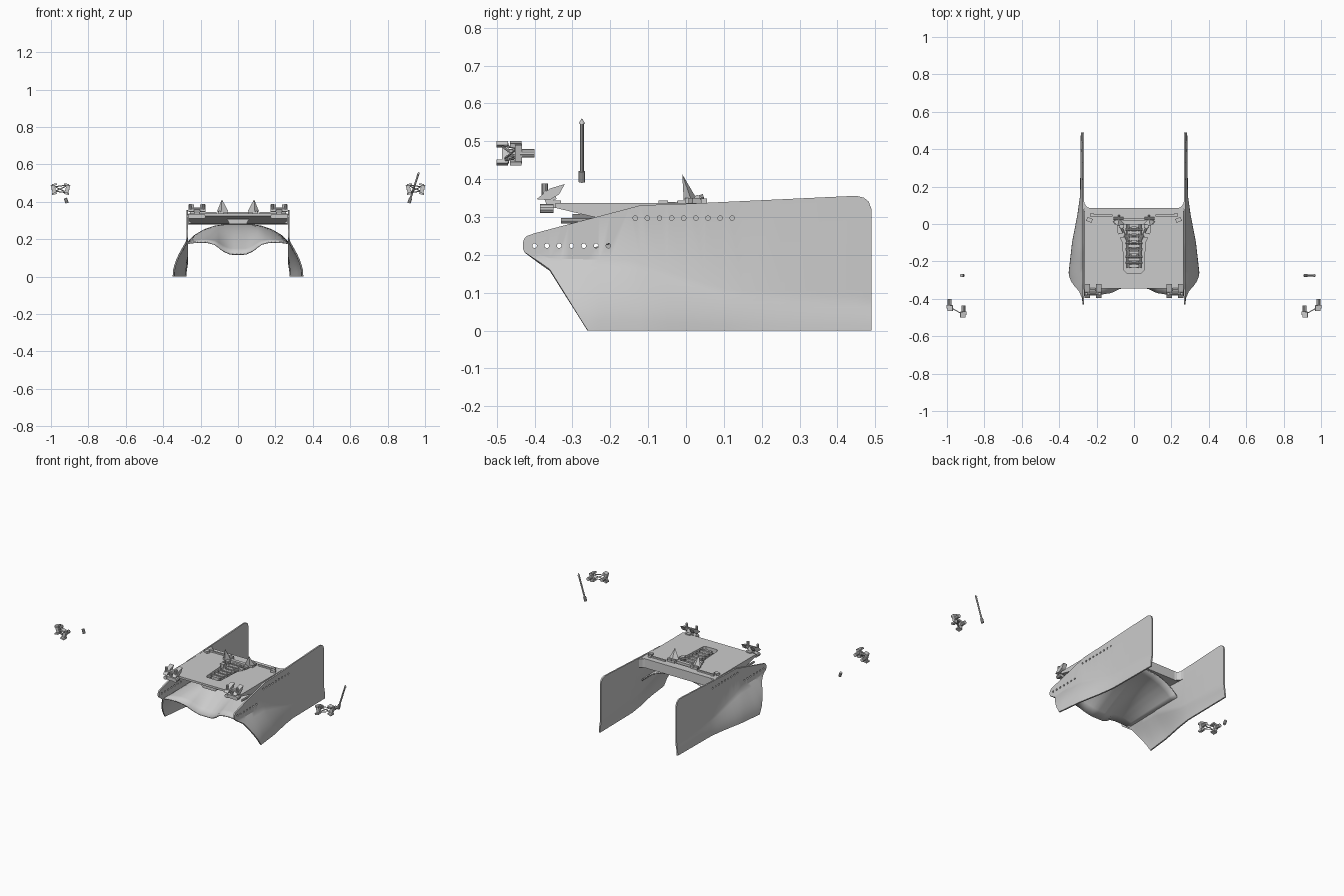
import bpy, bmesh, math
from mathutils import Vector, Matrix

if "Cube" in bpy.data.objects:
    bpy.data.objects.remove(bpy.data.objects["Cube"])


def interp(pts, v):
    for (a, fa), (b, fb) in zip(pts, pts[1:]):
        if v <= b:
            return fa + (fb - fa) * max(0, (v - a) / (b - a))
    return pts[-1][1]


def obj(name, bm):
    bmesh.ops.recalc_face_normals(bm, faces=bm.faces)
    me = bpy.data.meshes.new(name)
    bm.to_mesh(me)
    bm.free()
    o = bpy.data.objects.new(name, me)
    bpy.context.collection.objects.link(o)
    return o


def mirror(o):
    m = o.modifiers.new("mirror", "MIRROR")
    m.use_axis[0] = True
    return o


def smooth(o, deg=30):
    bpy.ops.object.select_all(action="DESELECT")
    bpy.context.view_layer.objects.active = o
    o.select_set(True)
    bpy.ops.object.shade_smooth_by_angle(angle=math.radians(deg))


def box(bm, c, s, rot=None):
    m = Matrix.Translation(c) @ (rot or Matrix()) @ Matrix.Diagonal((*s, 1))
    bmesh.ops.create_cube(bm, size=1, matrix=m)


def rod(bm, a, b, r, r2=None, n=10):
    a, b = Vector(a), Vector(b)
    d = b - a
    m = Matrix.Translation((a + b) / 2) @ d.to_track_quat("Z", "Y").to_matrix().to_4x4()
    bmesh.ops.create_cone(bm, cap_ends=True, segments=n, radius1=r,
                          radius2=r if r2 is None else r2, depth=d.length, matrix=m)


def grid(bm, rows):
    vs = [[bm.verts.new(p) for p in r] for r in rows]
    for r, q in zip(vs, vs[1:]):
        for i in range(len(r) - 1):
            bm.faces.new((r[i], r[i + 1], q[i + 1], q[i]))


def prism(bm, pts, vec):
    f = bm.faces.new([bm.verts.new(p) for p in pts])
    e = bmesh.ops.extrude_face_region(bm, geom=[f])["geom"]
    bmesh.ops.translate(bm, vec=vec, verts=[g for g in e if isinstance(g, bmesh.types.BMVert)])
    bmesh.ops.recalc_face_normals(bm, faces=bm.faces)


def cut(o, cutter):
    cutter.hide_render = True
    cutter.hide_viewport = False
    cutter.display_type = "WIRE"
    b = o.modifiers.new("cut", "BOOLEAN")
    b.operation, b.solver, b.object = "DIFFERENCE", "EXACT", cutter
    bpy.context.view_layer.update()
    me = bpy.data.meshes.new_from_object(o.evaluated_get(bpy.context.evaluated_depsgraph_get()))
    o.modifiers.clear()
    o.data = me
    bpy.data.objects.remove(cutter)


# Side plates: flat above, flaring outward below the bend line
TOP = [(-.43, .235), (-.427, .243), (-.42, .25), (-.40, .257), (-.12, .331), (.0, .335),
       (.45, .356), (.47, .351), (.483, .34), (.49, .32)]
BOT = [(-.43, .215), (-.427, .207), (-.36, .16), (-.26, 0), (.49, 0)]
BEND = [(-.43, .19), (-.15, .185), (0, .14), (.1, .11), (.49, .07)]
FLARE = [(-.43, .075), (-.26, .073), (-.1, .055), (.05, .026), (.15, .012), (.49, .008)]
ys = sorted({p[0] for p in TOP + BOT} | {-.39, -.33, -.31, -.285, -.23, -.2, -.15, -.1, -.05,
                                         .05, .1, .15, .25, .35})
rows = []
for y in ys:
    lo, hi, zb, row = interp(BOT, y), interp(TOP, y), interp(BEND, y), []
    mid = min(max(zb, lo + .3 * (hi - lo)), hi)
    zs = [lo + (mid - lo) * i / 7 for i in range(7)] + [mid, hi]
    for z in zs:
        t = min(1, max(0, (zb - z) / zb))
        row.append((.272 + interp(FLARE, y) * math.sin(t * math.pi / 2), y, z))
    rows.append(row)
bm = bmesh.new()
grid(bm, rows)
plate = obj("side_plates", bm)
sol = plate.modifiers.new("thickness", "SOLIDIFY")
sol.thickness, sol.offset = .009, 0
bm = bmesh.new()
for y, z in [(-.134 + .032 * i, .297) for i in range(9)] + [(-.4 + .0325 * i, .224) for i in range(7)]:
    rod(bm, (.24, y, z), (.31, y, z), .006, n=14)
cut(plate, obj("hole_cutter", bm))
smooth(plate)
mirror(plate)

# Arched hood between the plates, with a sloping front lip
FRONT = [(0, .12), (.04, .12), (.08, .138), (.12, .172), (.17, .185), (.22, .185), (.272, .178)]
BACK = [(0, .278), (.06, .277), (.12, .27), (.18, .25), (.23, .22), (.272, .18)]
xs = [-.272 + .544 * i / 26 for i in range(27)]
rows = []
for k in range(10):
    s = k / 9
    e = math.sin(s * math.pi / 2)
    row = []
    for x in xs:
        zf, zr = interp(FRONT, abs(x)), interp(BACK, abs(x))
        yf = -.36 + (.16 - zf) * .625
        row.append((x, yf + (.07 - yf) * s, zf + (zr - zf) * e))
    rows.append(row)
bm = bmesh.new()
grid(bm, rows)
hood = obj("arched_hood", bm)
sol = hood.modifiers.new("thickness", "SOLIDIFY")
sol.thickness, sol.offset = .008, 0
smooth(hood, 40)

# Deck with a tapered underside and a keyhole recess
bm = bmesh.new()
prism(bm, [(-.264, y, z) for y, z in [(-.345, .337), (.085, .337), (.085, .278), (-.18, .285),
                                      (-.345, .324)]], (.528, 0, 0))
deck = obj("deck", bm)
half = [(.04, -.262), (.052, -.25), (.06, -.1), (.088, -.04), (.09, .02), (.08, .03)]
bm = bmesh.new()
prism(bm, [(x, y, .305) for x, y in half] + [(-x, y, .305) for x, y in half[::-1]], (0, 0, .1))
cut(deck, obj("recess_cutter", bm))
bm = bmesh.new()
prism(bm, [(x, y, .28) for x, y in [(.272, .15), (.272, .08), (.22, .08), (.25, .09), (.264, .107)]],
      (0, 0, .055))
mirror(obj("deck_fillets", bm))
bm = bmesh.new()
prism(bm, [(x, -.3, z) for x, z in [(-.06, .308), (.06, .308), (.045, .282), (-.045, .282)]], (0, .12, 0))
obj("deck_chin", bm)

# Folded mechanism in the recess
bm = bmesh.new()
for x in (.018, .034):
    rod(bm, (x, -.235, .318), (x, .0, .326), .006)
for i in range(7):
    y = -.225 + i * .036
    box(bm, (.013, y, .325), (.026 + .012 * (i % 2), .016, .022))
    rod(bm, (.0, y + .016, .33), (.045, y + .016, .33), .006)
for y in (-.06, -.01):
    box(bm, (.066, y, .328), (.026, .024, .03))
rod(bm, (.03, -.1, .33), (.072, -.01, .335), .006)
box(bm, (.04, .008, .336), (.08, .022, .02))
mirror(obj("recess_mechanism", bm))

# Upright fins and their mounts
bm = bmesh.new()
base = [bm.verts.new(p) for p in [(.052, .0, .35), (.09, -.006, .345), (.112, .012, .35), (.08, .03, .345)]]
tip = bm.verts.new((.086, -.01, .413))
bm.faces.new(base)
for i in range(4):
    bm.faces.new((base[i], base[(i + 1) % 4], tip))
box(bm, (.08, .018, .343), (.05, .04, .014))
rod(bm, (.055, .03, .35), (.11, .03, .35), .008)
rod(bm, (.08, .015, .345), (.08, .046, .355), .006)
mirror(obj("upright_fins", bm))

# Rear rails and clips
bm = bmesh.new()
box(bm, (.165, .045, .34), (.1, .01, .012))
box(bm, (.225, .047, .341), (.02, .016, .016))
box(bm, (.238, .022, .342), (.03, .022, .016), Matrix.Rotation(.4, 4, "Z"))
mirror(obj("rear_rails", bm))

# Front corner clamps
bm = bmesh.new()
box(bm, (.22, -.368, .323), (.075, .026, .022))
box(bm, (.22, -.35, .334), (.03, .04, .02))
tilt = Matrix.Rotation(.4, 4, "X")
for x in (.188, .25):
    prism(bm, [(x - .014, y, z) for y, z in [(-.395, .347), (-.36, .345), (-.335, .36), (-.32, .387),
                                            (-.36, .375)]], (.028, 0, 0))
rod(bm, (.178, -.37, .362), (.264, -.37, .362), .007)
for x in (.185, .255):
    rod(bm, (x, -.373, .355), (x, -.373, .388), .008)
    rod(bm, (x, -.385, .322), (x, -.35, .322), .012)
box(bm, (.22, -.36, .352), (.03, .03, .022), tilt)
mirror(obj("corner_clamps", bm))
bm = bmesh.new()
rod(bm, (.258, -.33, .29), (.258, -.2, .29), .007)
mirror(obj("underside_pins", bm))

# Detached grips: two stubbed heads joined by thin struts
bm = bmesh.new()
for x, y in ((.912, -.455), (.986, -.42)):
    rod(bm, (x, y - .018, .468), (x, y + .02, .468), .011)
    out = 1 if x > .95 else -1
    rot = Matrix.Rotation(.25 * out, 4, "Y")
    box(bm, (x, y - .022, .468), (.02, .018, .05), rot)
    for dz in (-.024, .024):
        box(bm, (x - .004 * out, y - .03, .468 + dz), (.026, .03, .01), rot)
for z1, z2 in ((.448, .458), (.49, .48), (.448, .485), (.488, .452)):
    rod(bm, (.91, -.486, z1), (.988, -.442, z2), .0028, n=6)
mirror(obj("detached_grips", bm))

# Detached sticks: full rod on one side, only its base on the other
a, b = Vector((.914, -.275, .393)), Vector((.968, -.275, .561))
bm = bmesh.new()
rod(bm, a, a.lerp(b, .16), .009)
mirror(obj("stick_bases", bm))
bm = bmesh.new()
rod(bm, a.lerp(b, .16), a.lerp(b, .93), .0052)
rod(bm, a.lerp(b, .92), b, .008, 0)
obj("stick_rod", bm)
